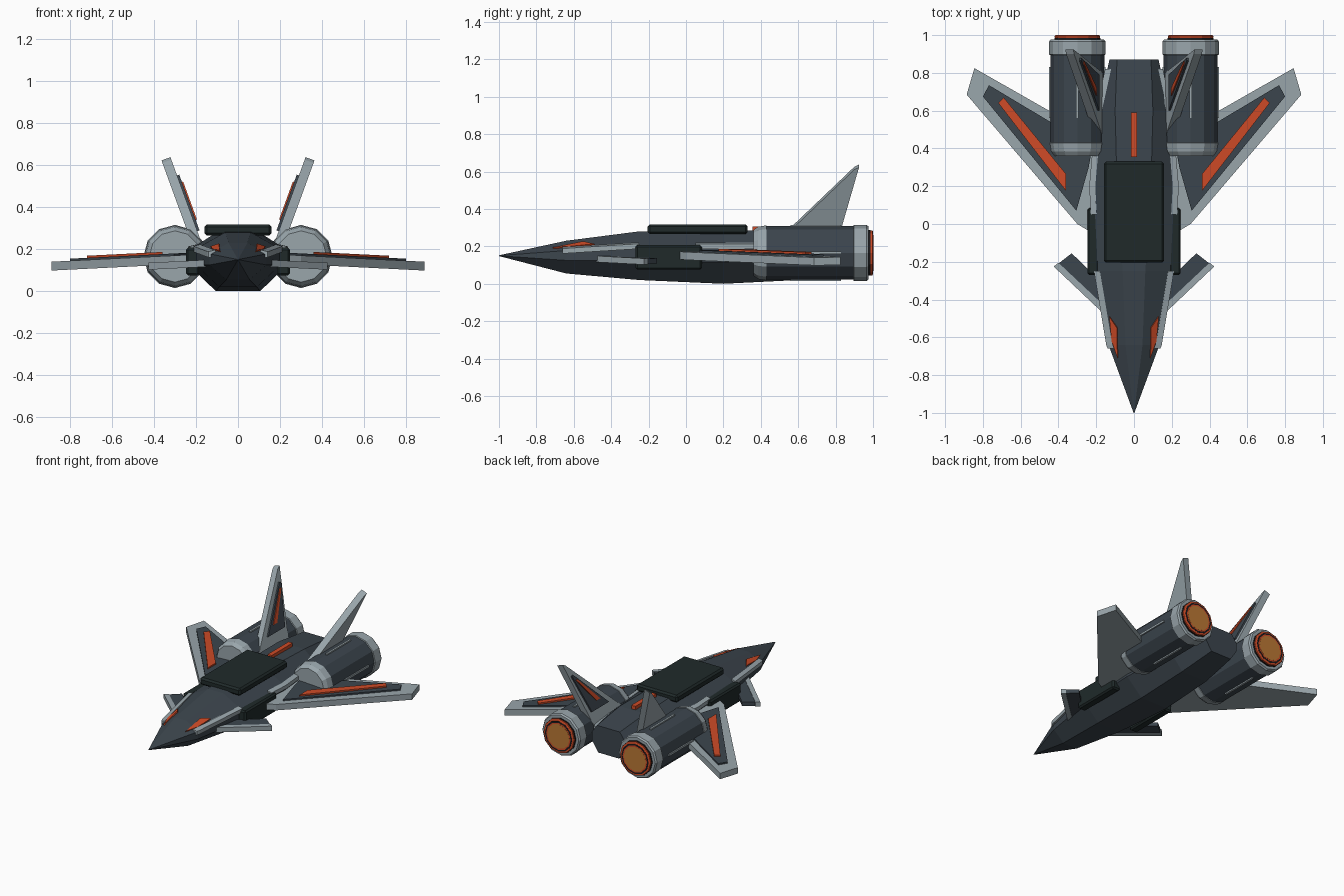
import bpy, bmesh, math
from mathutils import Vector

cube = bpy.data.objects.get("Cube")
if cube:
    bpy.data.objects.remove(cube, do_unlink=True)


def material(name, r, g, b):
    mat = bpy.data.materials.new(name)
    mat.use_nodes = True
    mat.diffuse_color = (r, g, b, 1)
    mat.node_tree.nodes["Principled BSDF"].inputs["Base Color"].default_value = (r, g, b, 1)
    return mat


slate = material("slate hull", .045, .06, .075)
silver = material("pale grey trim", .32, .38, .41)
armour = material("dark green armour", .014, .023, .023)
orange = material("orange stripe", .62, .07, .02)
bronze = material("bronze glow", .5, .19, .035)
black = material("nozzle black", .01, .01, .012)


def finish(name, bm, mats, mirror=False, bevel=0):
    bmesh.ops.recalc_face_normals(bm, faces=bm.faces)
    mesh = bpy.data.meshes.new(name)
    bm.to_mesh(mesh)
    bm.free()
    for mat in mats:
        mesh.materials.append(mat)
    obj = bpy.data.objects.new(name, mesh)
    bpy.context.collection.objects.link(obj)
    if bevel:
        mod = obj.modifiers.new("Bevel", "BEVEL")
        mod.width, mod.segments = bevel, 1
    if mirror:
        obj.modifiers.new("Mirror", "MIRROR")
    return obj


def loft(bm, rings, mats=None):
    """Skin matching rings of points and cap both ends."""
    rows = [[bm.verts.new(p) for p in ring] for ring in rings]
    count = len(rows[0])
    for i, (a, b) in enumerate(zip(rows, rows[1:])):
        for j in range(count):
            k = (j + 1) % count
            face = bm.faces.new((a[j], a[k], b[k], b[j]))
            face.material_index = mats[i] if mats else 0
    bm.faces.new(rows[0]).material_index = mats[0] if mats else 0
    bm.faces.new(rows[-1]).material_index = mats[-1] if mats else 0


def slab(name, points, depth, mat, mirror=True):
    """Flat outline pushed along the depth vector."""
    bm = bmesh.new()
    lower = [Vector(p) for p in points]
    loft(bm, [lower, [p + Vector(depth) for p in lower]])
    return finish(name, bm, [mat], mirror)


def box(name, low, high, mat, mirror=False, bevel=0):
    bm = bmesh.new()
    bmesh.ops.create_cube(bm, size=1)
    for v in bm.verts:
        v.co = [(a + b) / 2 + c * (b - a) for a, b, c in zip(low, high, v.co)]
    return finish(name, bm, [mat], mirror, bevel)


# Fuselage: eight-sided sections
# station, half width, top flat, bottom flat, top height, bottom height
stations = [
    (-1, .002, .001, .001, .152, .148),
    (-.64, .135, .045, .055, .23, .055),
    (-.25, .2, .06, .09, .28, .02),
    (.2, .225, .09, .105, .287, 0),
    (.6, .19, .1, .1, .28, .02),
    (.87, .13, .09, .08, .25, .06),
]


def section(y, w, t, b, top, bottom):
    low = bottom + .4 * (top - bottom)
    high = bottom + .7 * (top - bottom)
    half = [(b, bottom), (w, low), (w, high), (t, top)]
    return [(x, y, z) for x, z in half] + [(-x, y, z) for x, z in reversed(half)]


hull = bmesh.new()
loft(hull, [section(*s) for s in stations])
finish("fuselage", hull, [slate])


def hull_point(y, blend):
    """Point on the upper sloping facet; blend 0 is its outer edge, 1 its top edge."""
    for a, b in zip(stations, stations[1:]):
        if a[0] <= y <= b[0]:
            f = (y - a[0]) / (b[0] - a[0])
            ring = section(*[p + f * (q - p) for p, q in zip(a, b)])
            return Vector(ring[2]).lerp(Vector(ring[3]), blend)


# Trim strips along the hull shoulders
def shoulder(name, ys):
    bm = bmesh.new()
    rings = []
    for y in ys:
        p = hull_point(y, 0)
        rings.append([p + Vector((dx, 0, dz)) for dx, dz in
                      ((-.02, -.015), (.012, -.015), (.012, .012), (-.02, .02))])
    loft(bm, rings)
    finish(name, bm, [silver], True)


shoulder("front_shoulder_trim", (-.66, -.64, -.25))
shoulder("rear_shoulder_trim", (.05, .2, .6, .82))

# Nose stripes lie on the sloping facets
marks = [(-.71, .35), (-.62, .25), (-.49, .3), (-.55, .62)]
slab("nose_stripe", [hull_point(*m) for m in marks], (.004, 0, .008), orange)
box("spine_stripe", (-.016, .355, .27), (.016, .59, .305), orange)

# Armour panels
box("top_panel", (-.16, -.205, .265), (.16, .33, .317), armour, bevel=.012)
box("side_panel", (.185, -.27, .075), (.247, .085, .207), armour, True, bevel=.01)


# Wings: pale base, dark inlay and stripe, drooping towards the tip
def wing_slab(name, outline, lift, thick, mat):
    points = [(x, y, .145 - .05 * (x - .25) + lift) for x, y in outline]
    slab(name, points, (0, 0, thick), mat)


wing = [(.15, -.09), (.3, 0), (.886, .685), (.845, .825), (.45, .6), (.15, .43)]
inlay = [(.24, .3), (.305, .07), (.8, .675), (.768, .735), (.45, .545), (.22, .41)]
stripe = [(.36, .175), (.718, .64), (.69, .67), (.36, .265)]
wing_slab("wing", wing, -.015, .042, silver)
wing_slab("wing_inlay", inlay, .02, .017, slate)
wing_slab("wing_stripe", stripe, .034, .013, orange)

# Canards with pale leading edges
canard = [(.15, -.48), (.42, -.225), (.33, -.155), (.15, -.33)]
edge = [(.15, -.485), (.425, -.225), (.4, -.205), (.15, -.44)]
wing_slab("canard", canard, -.032, .028, slate)
wing_slab("canard_edge", edge, -.034, .033, silver)

# Tail fins lean outward; inlay and stripe sit on the inner face
lean = math.radians(20)
inward = Vector((-math.cos(lean), 0, math.sin(lean)))


def fin_slab(name, outline, lift, thick, mat):
    points = [Vector((.232 + (z - .26) * math.tan(lean), y, z)) + inward * lift
              for y, z in outline]
    slab(name, points, inward * thick, mat)


fin_slab("fin", [(.46, .19), (.8, .19), (.925, .622), (.9, .61)], 0, .045, silver)
fin_slab("fin_inlay", [(.6, .27), (.79, .27), (.88, .53), (.865, .535)], .042, .014, slate)
fin_slab("fin_stripe", [(.68, .32), (.72, .32), (.86, .5), (.845, .5)], .052, .01, orange)

# Engines: one lathed shell with coloured bands
SIDES = 12
centre = Vector((.3, 0, .165))


def ring_at(y, radius):
    turn = math.tau / SIDES
    return [centre + Vector((radius * math.cos(i * turn), y, radius * math.sin(i * turn)))
            for i in range(SIDES)]


def lathe(name, profile, mats, bands=None):
    bm = bmesh.new()
    loft(bm, [ring_at(y, r) for y, r in profile], bands)
    finish(name, bm, mats, True)


lathe("engine", [(.36, .122), (.385, .14), (.43, .147), (.431, .143), (.895, .143),
                 (.897, .15), (.965, .15), (.976, .142)],
      [silver, slate], [0, 0, 0, 1, 0, 0, 0])
lathe("nozzle", [(.97, .122), (.986, .122)], [black])
lathe("outer_glow_ring", [(.98, .115), (.987, .12), (.996, .12), (1, .114)], [orange])
lathe("nozzle_gap", [(.99, .108), (1, .107)], [black])
lathe("inner_glow_ring", [(.99, .097), (1, .096)], [orange])
lathe("exhaust", [(.99, .088), (1, .087)], [bronze])

# Nested discs stand slightly proud of one another
for step, name in enumerate(("nozzle_gap", "inner_glow_ring", "exhaust"), 1):
    bpy.data.objects[name].location.y = step * .0006

# Cooling ribs at the four quarters of each engine
for i, side in enumerate(("outer", "top", "inner", "bottom")):
    angle = i * math.pi / 2
    out = Vector((math.cos(angle), 0, math.sin(angle)))
    across = Vector((-out.z, 0, out.x)) * .007
    base = centre + out * .13
    front, back = Vector((0, .56, 0)), Vector((0, .83, 0))
    slab(side + "_engine_rib",
         [base + front - across, base + front + across,
          base + back + across, base + back - across], out * .02, silver)
